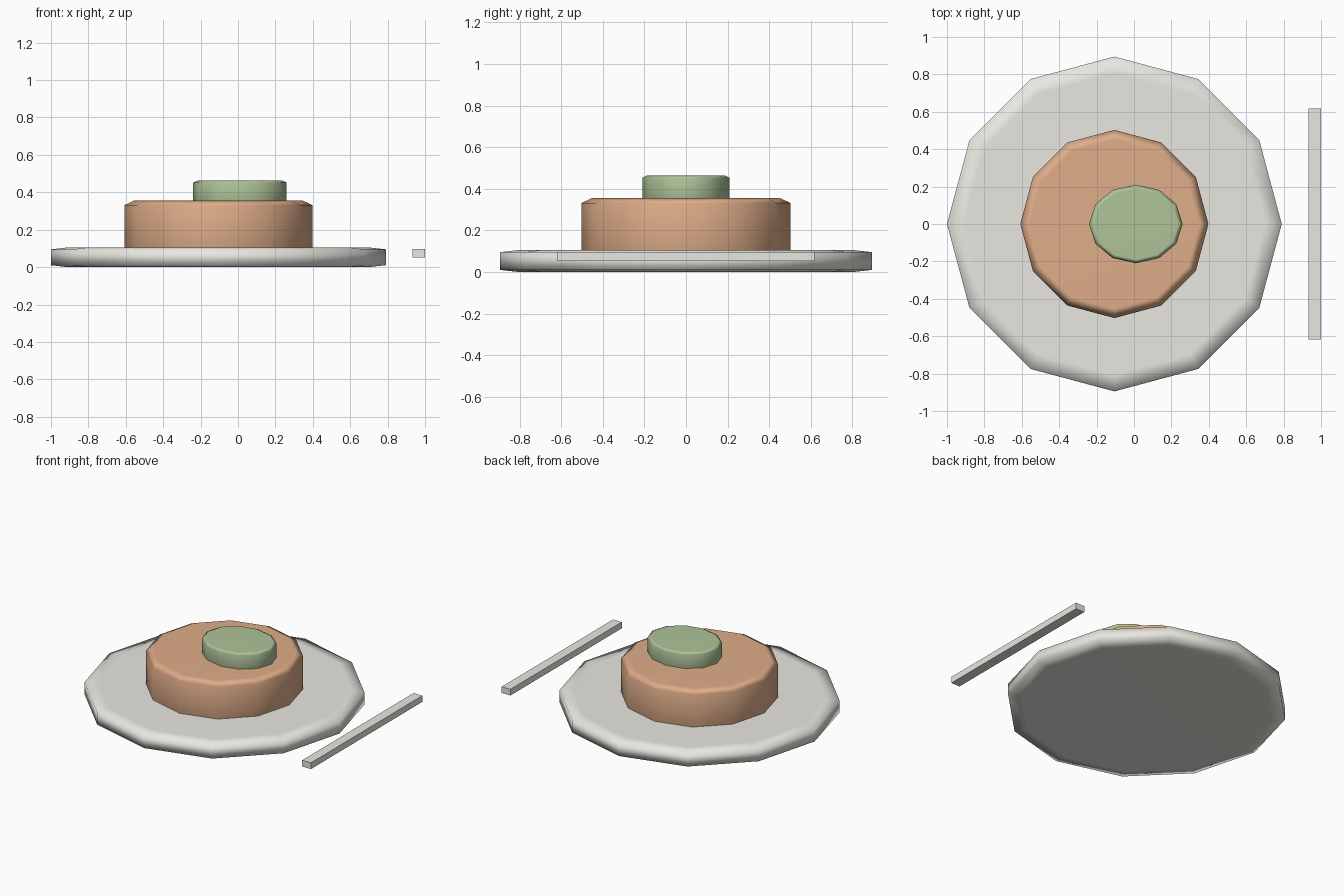
import bpy, bmesh, math

if "Cube" in bpy.data.objects:
    bpy.data.objects.remove(bpy.data.objects["Cube"])


def material(name, color):
    m = bpy.data.materials.new(name)
    m.diffuse_color = (*color, 1)
    m.use_nodes = True
    m.node_tree.nodes["Principled BSDF"].inputs["Base Color"].default_value = m.diffuse_color
    return m


ceramic = material("ceramic", (0.82, 0.80, 0.75))
orange = material("orange_food", (0.74, 0.42, 0.25))
green = material("green_garnish", (0.43, 0.55, 0.32))


def disc(name, x, y, rx, ry, z0, z1, inset, drop, mat, sides=12):
    """Twelve-sided disc with chamfered rims, revolved from a short profile."""
    profile = [(1 - inset, z0), (1, z0 + drop), (1, z1 - drop), (1 - inset, z1)]
    bm = bmesh.new()
    rings = []
    for r, z in profile:
        rings.append([bm.verts.new((x + rx * r * math.cos(2 * math.pi * i / sides),
                                    y + ry * r * math.sin(2 * math.pi * i / sides), z))
                      for i in range(sides)])
    for a, b in zip(rings, rings[1:]):
        for i in range(sides):
            j = (i + 1) % sides
            bm.faces.new((a[i], a[j], b[j], b[i]))
    bm.faces.new(rings[0][::-1])
    bm.faces.new(rings[-1])
    for f in bm.faces:
        f.smooth = True
    mesh = bpy.data.meshes.new(name)
    bm.to_mesh(mesh)
    bm.free()
    mesh.materials.append(mat)
    ob = bpy.data.objects.new(name, mesh)
    bpy.context.collection.objects.link(ob)
    # Keeps the large caps flat while the rims shade softly
    ob.modifiers.new("weighted", 'WEIGHTED_NORMAL').keep_sharp = True
    return ob


# Plate, main portion and garnish stacked on top
disc("plate", -0.105, 0, 0.895, 0.895, 0.0, 0.105, 0.10, 0.01, ceramic)
disc("main_portion", -0.105, 0, 0.503, 0.503, 0.07, 0.355, 0.10, 0.024, orange)
disc("garnish", 0.01, 0, 0.25, 0.21, 0.34, 0.463, 0.10, 0.011, green)

# Utensil bar beside the plate
bpy.ops.mesh.primitive_cube_add(size=1, location=(0.966, 0, 0.074))
bar = bpy.context.object
bar.name = "utensil"
bar.scale = (0.068, 1.236, 0.044)
bpy.ops.object.transform_apply(location=False, rotation=False, scale=True)
bar.data.materials.append(ceramic)
